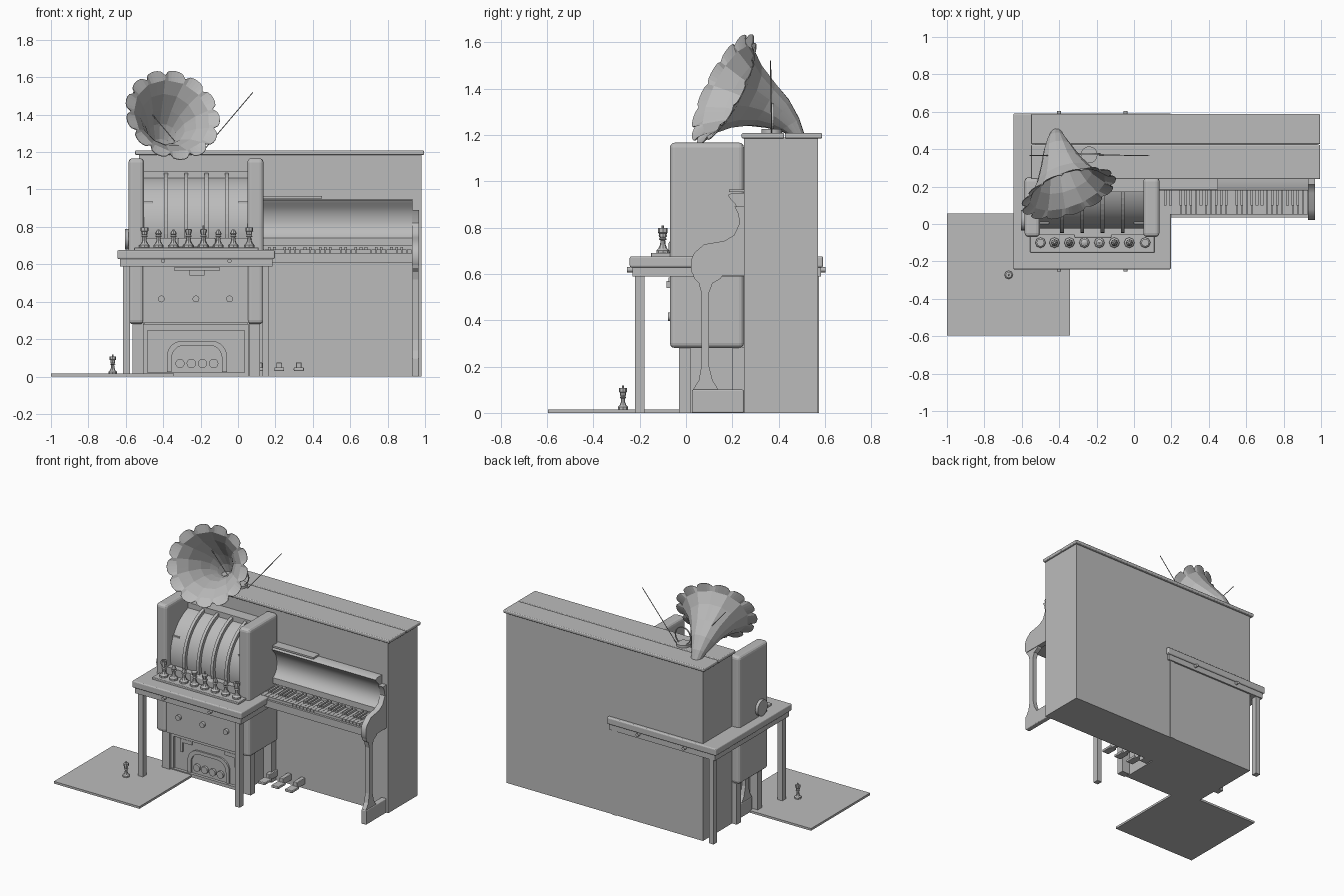
import bpy, bmesh, math
from mathutils import Vector, Matrix

grey = bpy.data.materials.new("plain_grey")
grey.diffuse_color = (0.5, 0.5, 0.5, 1)


def finish(name, bm, bevel=0, smooth=False):
    bmesh.ops.recalc_face_normals(bm, faces=bm.faces[:])
    me = bpy.data.meshes.new(name)
    bm.to_mesh(me)
    bm.free()
    me.materials.append(grey)
    ob = bpy.data.objects.new(name, me)
    bpy.context.collection.objects.link(ob)
    if bevel:
        m = ob.modifiers.new("bevel", 'BEVEL')
        m.width, m.segments, m.limit_method = bevel, 3, 'ANGLE'
    if smooth:
        bpy.context.view_layer.objects.active = ob
        ob.select_set(True)
        bpy.ops.object.shade_smooth_by_angle(angle=math.radians(35))
        ob.select_set(False)
    return ob


def add_box(bm, x0, x1, y0, y1, z0, z1):
    m = Matrix.Translation(((x0 + x1) / 2, (y0 + y1) / 2, (z0 + z1) / 2)) @ Matrix.Diagonal((x1 - x0, y1 - y0, z1 - z0, 1))
    bmesh.ops.create_cube(bm, size=1, matrix=m)


def boxes(name, *dims, bevel=0):
    bm = bmesh.new()
    for d in dims:
        add_box(bm, *d)
    return finish(name, bm, bevel)


def prism(name, pts, a0, a1, axis='x', bevel=0, smooth=False):
    """Extrude a (y,z) profile along x, or an (x,z) profile along y."""
    bm = bmesh.new()
    f = lambda p, a: (a, p[0], p[1]) if axis == 'x' else (p[0], a, p[1])
    lo = [bm.verts.new(f(p, a0)) for p in pts]
    hi = [bm.verts.new(f(p, a1)) for p in pts]
    bm.faces.new(lo)
    bm.faces.new(hi)
    for i in range(len(pts)):
        j = (i + 1) % len(pts)
        bm.faces.new((lo[i], lo[j], hi[j], hi[i]))
    return finish(name, bm, bevel, smooth)


def arc(cx, cz, r, a0, a1, n):
    return [(cx + r * math.cos(math.radians(a0 + (a1 - a0) * i / n)),
             cz + r * math.sin(math.radians(a0 + (a1 - a0) * i / n))) for i in range(n + 1)]


def band(cx, cz, r0, r1, a0, a1, n):
    return arc(cx, cz, r1, a0, a1, n) + arc(cx, cz, r0, a1, a0, n)


def rod(name, p, q, r, sides=12):
    p, q = Vector(p), Vector(q)
    bm = bmesh.new()
    m = Matrix.Translation((p + q) / 2) @ (q - p).to_track_quat('Z', 'Y').to_matrix().to_4x4()
    bmesh.ops.create_cone(bm, cap_ends=True, segments=sides, radius1=r, radius2=r, depth=(q - p).length, matrix=m)
    return finish(name, bm, smooth=sides > 8)


def lathe(name, prof, loc, sides=8):
    bm = bmesh.new()
    rings = [[bm.verts.new((loc[0] + r * math.cos(2 * math.pi * i / sides),
                            loc[1] + r * math.sin(2 * math.pi * i / sides), loc[2] + z))
              for i in range(sides)] for r, z in prof]
    for a, b in zip(rings, rings[1:]):
        for i in range(sides):
            bm.faces.new((a[i], a[(i + 1) % sides], b[(i + 1) % sides], b[i]))
    bm.faces.new(rings[0])
    bm.faces.new(rings[-1])
    return finish(name, bm)


# upright piano case and lid
boxes("piano_case", (-0.53, 0.98, 0.25, 0.57, 0, 1.19))
boxes("piano_lid", (-0.55, 0.995, 0.24, 0.424, 1.185, 1.208), (-0.55, 0.995, 0.427, 0.588, 1.185, 1.208), bevel=0.006)
boxes("music_ledge", (-0.02, 0.45, 0.185, 0.25, 0.953, 0.965))
# keyboard
boxes("key_bed", (-0.49, 0.935, 0.035, 0.25, 0.61, 0.645), (-0.49, 0.935, 0.035, 0.05, 0.64, 0.66))
n, x0, w = 52, -0.485, 0.0272
white = [(x0 + i * w + 0.001, x0 + (i + 1) * w - 0.001, 0.05, 0.2, 0.645, 0.678) for i in range(n)]
black = [(x0 + i * w - 0.007, x0 + i * w + 0.007, 0.1, 0.2, 0.66, 0.692) for i in range(1, n) if i % 7 not in (2, 5)]
boxes("white_keys", *white)
boxes("black_keys", *black)
cheek = [(0.035, 0.59), (0.022, 0.61), (0.022, 0.66), (0.035, 0.69), (0.078, 0.728), (0.165, 0.742), (0.207, 0.767),
         (0.232, 0.82), (0.225, 0.86), (0.21, 0.89), (0.25, 0.89), (0.25, 0.59)]
fall = [(0.19, 0.74), (0.21, 0.755), (0.232, 0.79), (0.236, 0.83), (0.228, 0.87), (0.21, 0.905), (0.19, 0.925),
        (0.18, 0.94), (0.2, 0.95), (0.25, 0.95), (0.25, 0.7), (0.19, 0.7)]
prism("fallboard", fall, -0.49, 0.932, smooth=True)
# piano legs, cheeks and feet
leg = [(0.03, 0.6), (0.035, 0.58), (0.055, 0.56), (0.066, 0.52), (0.066, 0.2), (0.055, 0.14), (0.03, 0.1),
       (0.14, 0.1), (0.115, 0.14), (0.1, 0.2), (0.1, 0.52), (0.115, 0.56), (0.15, 0.58), (0.16, 0.6)]
for side, xa in (("left", -0.53), ("right", 0.93)):
    prism(side + "_cheek", cheek, xa, xa + 0.038, smooth=True)
    prism(side + "_piano_leg", leg, xa + 0.002, xa + 0.034)
    boxes(side + "_piano_foot", (xa, xa + 0.038, 0.025, 0.25, 0, 0.1), bevel=0.006)
# pedals
for i, x in enumerate((0.115, 0.22, 0.325)):
    boxes("pedal_%d" % i, (x - 0.027, x + 0.027, 0.09, 0.17, 0.03, 0.048), (x - 0.015, x + 0.015, 0.16, 0.26, 0.03, 0.075), bevel=0.004)

# game table
boxes("table_top", (-0.645, 0.197, -0.243, 0.592, 0.628, 0.676), bevel=0.008)
boxes("table_apron", (-0.63, 0.185, -0.23, 0.582, 0.588, 0.63))
for side, x in (("left", -0.615), ("right", 0.13)):
    for end, y in (("front", -0.22), ("back", 0.535)):
        boxes("table_leg_%s_%s" % (side, end), (x, x + 0.037, y, y + 0.04, 0, 0.59))
for x in (-0.4, -0.045):
    rod("table_knob_front", (x, -0.254, 0.618), (x, -0.225, 0.618), 0.011)
    rod("table_knob_back", (x, 0.575, 0.618), (x, 0.603, 0.618), 0.011)
boxes("piece_tray", (-0.555, 0.11, -0.152, -0.05, 0.67, 0.69), bevel=0.004)

# chess pieces: shared foot, different heads (radius, height)
foot = [(0.028, 0), (0.028, 0.012), (0.019, 0.02), (0.012, 0.036), (0.010, 0.055), (0.018, 0.06), (0.012, 0.066)]
heads = {"rook": [(0.016, 0.072), (0.016, 0.085), (0.021, 0.088), (0.021, 0.108), (0.012, 0.108), (0.012, 0.1)],
         "knight": [(0.018, 0.074), (0.012, 0.088), (0.006, 0.095)],
         "bishop": [(0.017, 0.072), (0.014, 0.082), (0.004, 0.096)],
         "queen": [(0.018, 0.085), (0.02, 0.095), (0.006, 0.1)],
         "king": [(0.018, 0.085), (0.019, 0.095), (0.005, 0.1), (0.005, 0.118)]}
row = ["rook", "knight", "bishop", "queen", "king", "bishop", "knight", "rook"]
for k, x in zip(row, (-0.5, -0.425, -0.345, -0.265, -0.185, -0.105, -0.025, 0.06)):
    lathe("chess_" + k, foot + heads[k], (x, -0.1, 0.69))

# floor board and its lone piece
boxes("floor_board", (-1.0, -0.342, -0.595, 0.055, 0, 0.015))
lathe("floor_piece", [(r * 0.8, z * 0.85) for r, z in foot + heads["rook"][:4]] + [(0.005, 0.093), (0.004, 0.104)],
      (-0.67, -0.272, 0.015))

# reel machine: cheeks, lower cabinet, drum and bars
for side, xa, xb in (("left", -0.585, -0.503), ("right", 0.05, 0.136)):
    boxes(side + "_machine_side", (xa, xb, -0.07, 0.25, 0.28, 1.167), bevel=0.022)
boxes("machine_cabinet", (-0.51, 0.06, -0.06, 0.25, 0.285, 0.74))
boxes("reel_axle", (-0.51, -0.455, 0.0, 0.02, 0.925, 0.935), (0.0, 0.06, 0.0, 0.02, 0.925, 0.935))
prism("reel_drum", arc(0.25, 0.8, 0.275, 90, 195, 14) + [(0.25, 0.73)], -0.51, 0.06, smooth=True)
boxes("machine_top", (-0.51, 0.06, 0.17, 0.25, 1.06, 1.1))
for i, x in enumerate((-0.385, -0.276, -0.168, -0.06)):
    prism("reel_bar_%d" % i, band(0.25, 0.8, 0.265, 0.298, 98, 194, 14), x - 0.01, x + 0.01)
boxes("coin_tray", (-0.32, -0.12, -0.075, -0.05, 0.69, 0.74), bevel=0.008)
rod("lever_hub", (-0.605, 0.02, 0.735), (-0.58, 0.02, 0.735), 0.055, 16)
# control knobs and drawer handle
for x in (-0.41, -0.225, -0.045):
    rod("control_knob", (x, -0.078, 0.415), (x, -0.05, 0.415), 0.018, 16)
boxes("drawer_handle", (-0.34, -0.1, -0.075, -0.05, 0.565, 0.585), (-0.26, -0.18, -0.085, -0.05, 0.54, 0.57))

# fireplace below
boxes("hearth_core", (-0.5, 0.05, 0.0, 0.25, 0, 0.29))
boxes("hearth_frame", (-0.505, -0.485, -0.015, 0, 0, 0.275), (0.035, 0.055, -0.015, 0, 0, 0.275),
      (-0.505, 0.055, -0.015, 0, 0.245, 0.28), (-0.505, 0.055, -0.02, 0, 0, 0.022))
for x in (-0.565, 0.058):
    for y in (-0.03, 0.2):
        boxes("hearth_post", (x, x + 0.06, y, y + 0.05, 0, 0.285))
outer = [(-0.06, 0.025), (-0.06, 0.11)] + arc(-0.14, 0.11, 0.08, 15, 90, 5) + arc(-0.3, 0.11, 0.08, 90, 165, 5) + [(-0.38, 0.11), (-0.38, 0.025)]
inner = [(-0.22 + (x + 0.22) * 0.84, 0.025 + (z - 0.025) * 0.86) for x, z in reversed(outer)]
prism("hearth_arch", outer + inner, -0.012, 0.002, 'y')
for x in (-0.31, -0.25, -0.19, -0.13):
    rod("log_end", (x, -0.015, 0.07), (x, 0.01, 0.07), 0.025, 12)
boxes("corner_plates", (-0.44, -0.35, -0.008, 0.002, 0.215, 0.24), (-0.44, -0.42, -0.008, 0.002, 0.15, 0.22),
      (-0.1, 0.0, -0.008, 0.002, 0.215, 0.24), (-0.02, 0.0, -0.008, 0.002, 0.15, 0.22))

# gramophone horn: thirteen flat-sided petals along a bent axis
petals, sub = 13, 6
rings = [((-0.415, 0.475, 1.205), (0, -0.1, 1), 0.035), ((-0.413, 0.445, 1.245), (0.05, -0.5, 0.85), 0.052),
         ((-0.405, 0.395, 1.292), (0.12, -0.75, 0.62), 0.08), ((-0.39, 0.325, 1.335), (0.22, -0.85, 0.5), 0.112),
         ((-0.372, 0.245, 1.37), (0.29, -0.85, 0.44), 0.16), ((-0.355, 0.185, 1.392), (0.3, -0.85, 0.43), 0.215),
         ((-0.35, 0.165, 1.398), (0.3, -0.85, 0.43), 0.236)]
bm = bmesh.new()
loops = []
for k, (c, nrm, r) in enumerate(rings):
    nv = Vector(nrm).normalized()
    u = nv.cross(Vector((0, 0.3, 1))).normalized()
    v = u.cross(nv)
    loop = []
    for i in range(petals * sub):
        a = 2 * math.pi * i / (petals * sub)
        f = (i % sub) / sub
        rr = r * math.cos(math.pi / petals) / math.cos((f - 0.5) * 2 * math.pi / petals)
        if k == len(rings) - 1:
            rr = r + 0.03 * math.sqrt(max(0, 1 - (2 * f - 1) ** 2))
        loop.append(bm.verts.new(Vector(c) + (u * math.cos(a) + v * math.sin(a)) * rr))
    loops.append(loop)
for a, b in zip(loops, loops[1:]):
    for i in range(len(a)):
        j = (i + 1) % len(a)
        bm.faces.new((a[i], a[j], b[j], b[i]))
horn = finish("gramophone_horn", bm)
horn.modifiers.new("thickness", 'SOLIDIFY').thickness = 0.004

# aerial: two rods, a loop and a base
rod("aerial_base", (-0.24, 0.37, 1.205), (-0.24, 0.37, 1.225), 0.045, 16)
for s in (-1, 1):
    rod("aerial_rod", (-0.24 + s * 0.04, 0.37, 1.19), (-0.24 + s * 0.32, 0.365, 1.52), 0.0025, 8)
prism("aerial_loop", band(-0.24, 1.275, 0.056, 0.061, -80, 260, 24), 0.372, 0.38, 'y')
